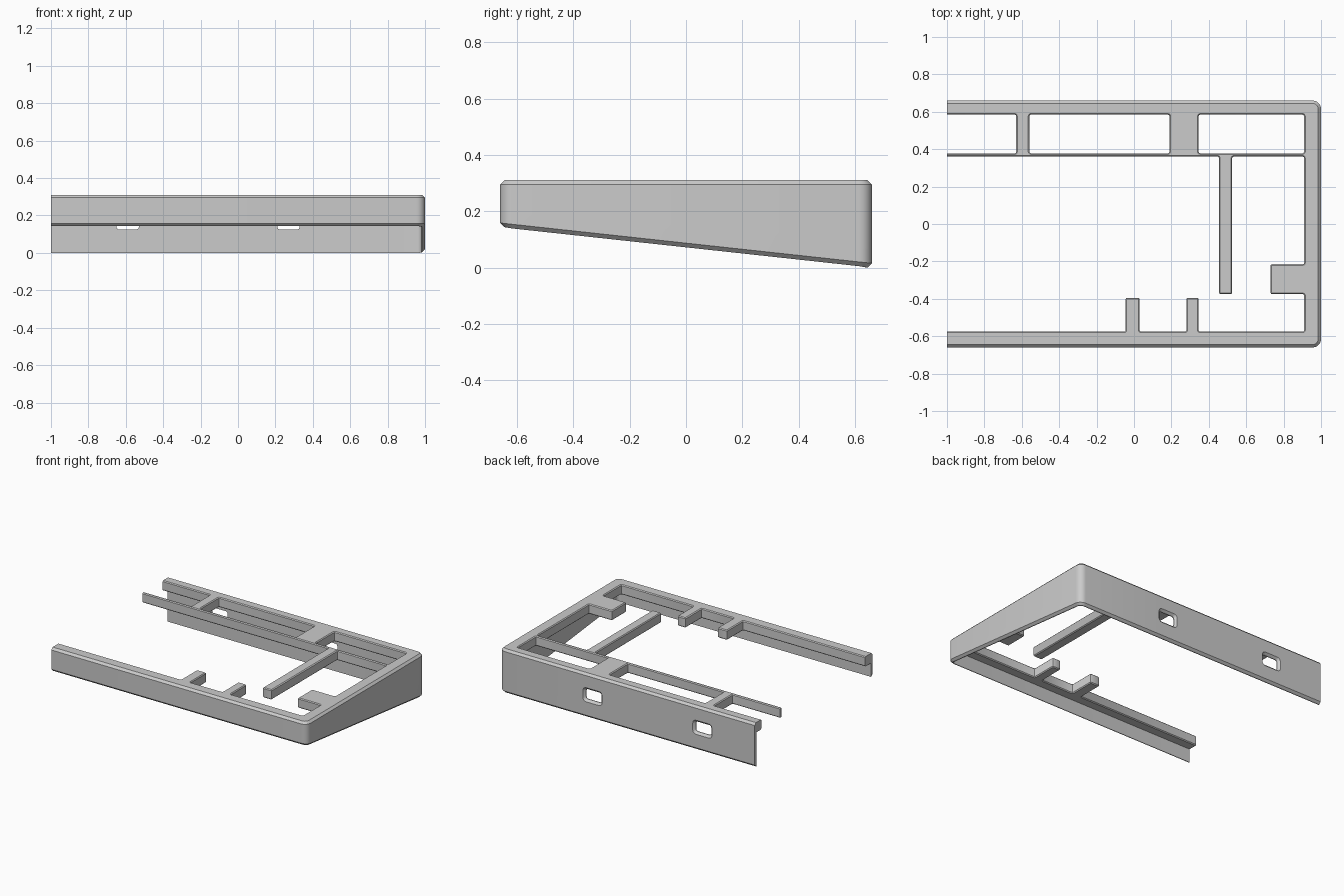
import bpy
import bmesh
import math
from mathutils import Vector

default = bpy.data.objects.get("Cube")
if default:
    bpy.data.objects.remove(default, do_unlink=True)

LEFT_END, FAR, HALF_DEPTH, TOP = -1.0, -3.0, 0.66, 0.31
PLATE_BOTTOM, WALL, CHAMFER, SOFT = 0.24, 0.02, 0.015, 0.006
PORTS, PORT_LOW, PORT_HIGH, PORT_REACH = (0.27, -0.59), 0.1, 0.22, 0.085

# Plain grey finish
grey = bpy.data.materials.new("grey_plastic")
grey.use_nodes = True
colour = (0.6, 0.6, 0.6, 1)
grey.diffuse_color = colour
grey.node_tree.nodes["Principled BSDF"].inputs["Base Color"].default_value = colour


def arc(before, corner, after, radius, steps):
    """Points that round off one right-angled corner."""
    corner = Vector(corner)
    a = (Vector(before) - corner).normalized() * radius
    b = (Vector(after) - corner).normalized() * radius
    turns = [k / steps * math.pi / 2 for k in range(steps + 1)]
    return [corner + a * (1 - math.sin(t)) + b * (1 - math.cos(t)) for t in turns]


def round_corners(points, radius, steps):
    result = []
    for i, corner in enumerate(points):
        after = points[(i + 1) % len(points)]
        result += arc(points[i - 1], corner, after, radius, steps)
    return result


def offset(points, distance):
    """Move a counter-clockwise polygon outwards."""
    result = []
    for i, p in enumerate(points):
        d1 = (p - points[i - 1]).normalized()
        d2 = (points[(i + 1) % len(points)] - p).normalized()
        n1, n2 = Vector((d1.y, -d1.x)), Vector((d2.y, -d2.x))
        result.append(p + (n1 + n2) * distance / (1 + n1.dot(n2)))
    return result


def rectangle(x1, x2, y1, y2):
    return [Vector(p) for p in ((x1, y1), (x2, y1), (x2, y2), (x1, y2))]


def add_ring(bm, points):
    return [bm.verts.new(p) for p in points]


def bridge(bm, first, second):
    for i in range(len(first)):
        bm.faces.new((first[i - 1], first[i], second[i], second[i - 1]))


def finish(name, bm):
    bmesh.ops.remove_doubles(bm, verts=bm.verts, dist=1e-5)
    bmesh.ops.recalc_face_normals(bm, faces=bm.faces)
    mesh = bpy.data.meshes.new(name)
    bm.to_mesh(mesh)
    bm.free()
    mesh.materials.append(grey)
    mesh.shade_smooth()
    mesh.set_sharp_from_angle(angle=math.radians(30))
    bpy.context.scene.collection.objects.link(bpy.data.objects.new(name, mesh))


# Wall path: front, right side, then back with stops beside each port
front_left, front_right, back_right, back_left = rectangle(FAR, 1, -HALF_DEPTH, HALF_DEPTH)
stops = [x + side * PORT_REACH for x in PORTS for side in (1, -1)] + [LEFT_END]
footprint = (
    [front_left, Vector((LEFT_END, -HALF_DEPTH))]
    + arc(front_left, front_right, back_right, 0.045, 6)
    + arc(front_right, back_right, back_left, 0.045, 6)
    + [Vector((x, HALF_DEPTH)) for x in stops] + [back_left])

# Wall cross-section: inset, share of the height, upward shift
low, high = [(z - CHAMFER) / (TOP - 2 * CHAMFER) for z in (PORT_LOW, PORT_HIGH)]
section = [(CHAMFER, 0, -CHAMFER), (0, 0, 0), (0, low, 0), (0, high, 0), (0, 1, 0),
           (CHAMFER, 1, CHAMFER), (WALL, 1, CHAMFER), (WALL, high, 0), (WALL, low, 0),
           (WALL, 0, -CHAMFER)]
OUTER_ROW, INNER_ROW = 3, 8

wall = bmesh.new()
tracks = []
for inset, share, shift in section:
    track = []
    for base, p in zip(footprint[1:-1], offset(footprint, -inset)[1:-1]):
        bottom = (HALF_DEPTH - base.y) * 0.1085 + CHAMFER
        track.append((p.x, p.y, bottom + share * (TOP - CHAMFER - bottom) + shift))
    tracks.append(add_ring(wall, track))

count = len(tracks[0])
port_columns = (count - 5, count - 3)
for row in range(len(tracks)):
    a, b = tracks[row - 1], tracks[row]
    for column in range(count - 1):
        if not (column in port_columns and row in (OUTER_ROW, INNER_ROW)):
            wall.faces.new((a[column], a[column + 1], b[column + 1], b[column]))
for end in (0, -1):
    wall.faces.new([track[end] for track in tracks])

# Flared ports with rounded corners in the back wall
STEPS = 4


def port_ring(x, reach, bottom, top, radius, y):
    shape = round_corners(rectangle(x - reach, x + reach, bottom, top), radius, STEPS)
    return add_ring(wall, [(p.x, y, p.y) for p in shape])


def surround(x, ring, y):
    """Fill between a rectangular gap in the wall and a rounded ring."""
    gap = rectangle(x - PORT_REACH, x + PORT_REACH, PORT_LOW, PORT_HIGH)
    corners = add_ring(wall, [(p.x, y, p.y) for p in gap])
    for i, corner in enumerate(corners):
        first = i * (STEPS + 1)
        for k in range(first, first + STEPS):
            wall.faces.new((corner, ring[k], ring[k + 1]))
        wall.faces.new((corners[i - 1], ring[first - 1], ring[first], corner))


for x in PORTS:
    mouth = port_ring(x, 0.075, 0.11, 0.21, 0.025, HALF_DEPTH)
    throat = port_ring(x, 0.06, 0.125, 0.195, 0.015, HALF_DEPTH - CHAMFER)
    exit_ring = port_ring(x, 0.06, 0.125, 0.195, 0.015, HALF_DEPTH - WALL)
    bridge(wall, mouth, throat)
    bridge(wall, throat, exit_ring)
    surround(x, mouth, HALF_DEPTH)
    surround(x, exit_ring, HALF_DEPTH - WALL)
finish("case_wall", wall)

# Inner edge of the top plate, with its bars and tabs
inner_edge = [
    (FAR, 0.585), (-0.63, 0.585), (-0.63, 0.378), (FAR, 0.378), (FAR, 0.36),
    (0.455, 0.36), (0.455, -0.375), (0.525, -0.375), (0.525, 0.36),
    (0.91, 0.36), (0.91, -0.215), (0.73, -0.215), (0.73, -0.375), (0.91, -0.375),
    (0.91, -0.575), (0.345, -0.575), (0.345, -0.395), (0.28, -0.395), (0.28, -0.575),
    (0.03, -0.575), (0.03, -0.395), (-0.045, -0.395), (-0.045, -0.575), (FAR, -0.575)]
outline = [p for p in offset(footprint, -0.012) if abs(p.x - LEFT_END) > 0.01]
outline.append(Vector(inner_edge[0]))
for before, corner, after in zip(inner_edge, inner_edge[1:], inner_edge[2:]):
    outline += arc(before, corner, after, 0.008, 2)
outline.append(Vector(inner_edge[-1]))
windows = [round_corners(rectangle(x1, x2, 0.378, 0.585), 0.01, 2)
           for x1, x2 in ((-0.56, 0.19), (0.345, 0.91))]

# Top plate with softened edges, cut flat at the left end
plate = bmesh.new()
levels = [(PLATE_BOTTOM, SOFT), (PLATE_BOTTOM + SOFT, 0), (TOP - SOFT, 0), (TOP, SOFT)]
rims = {PLATE_BOTTOM: [], TOP: []}
for shape, direction in [(outline, -1)] + [(w, 1) for w in windows]:
    rings = [add_ring(plate, [(max(p.x, LEFT_END), p.y, z)
                              for p in offset(shape, direction * soft)])
             for z, soft in levels]
    for lower, upper in zip(rings, rings[1:]):
        bridge(plate, lower, upper)
    for z, ring in ((PLATE_BOTTOM, rings[0]), (TOP, rings[-1])):
        rims[z] += [plate.edges.get((ring[i - 1], ring[i])) for i in range(len(ring))]
for rim in rims.values():
    bmesh.ops.triangle_fill(plate, edges=rim, use_beauty=True, normal=(0, 0, 1))
finish("top_plate", plate)
